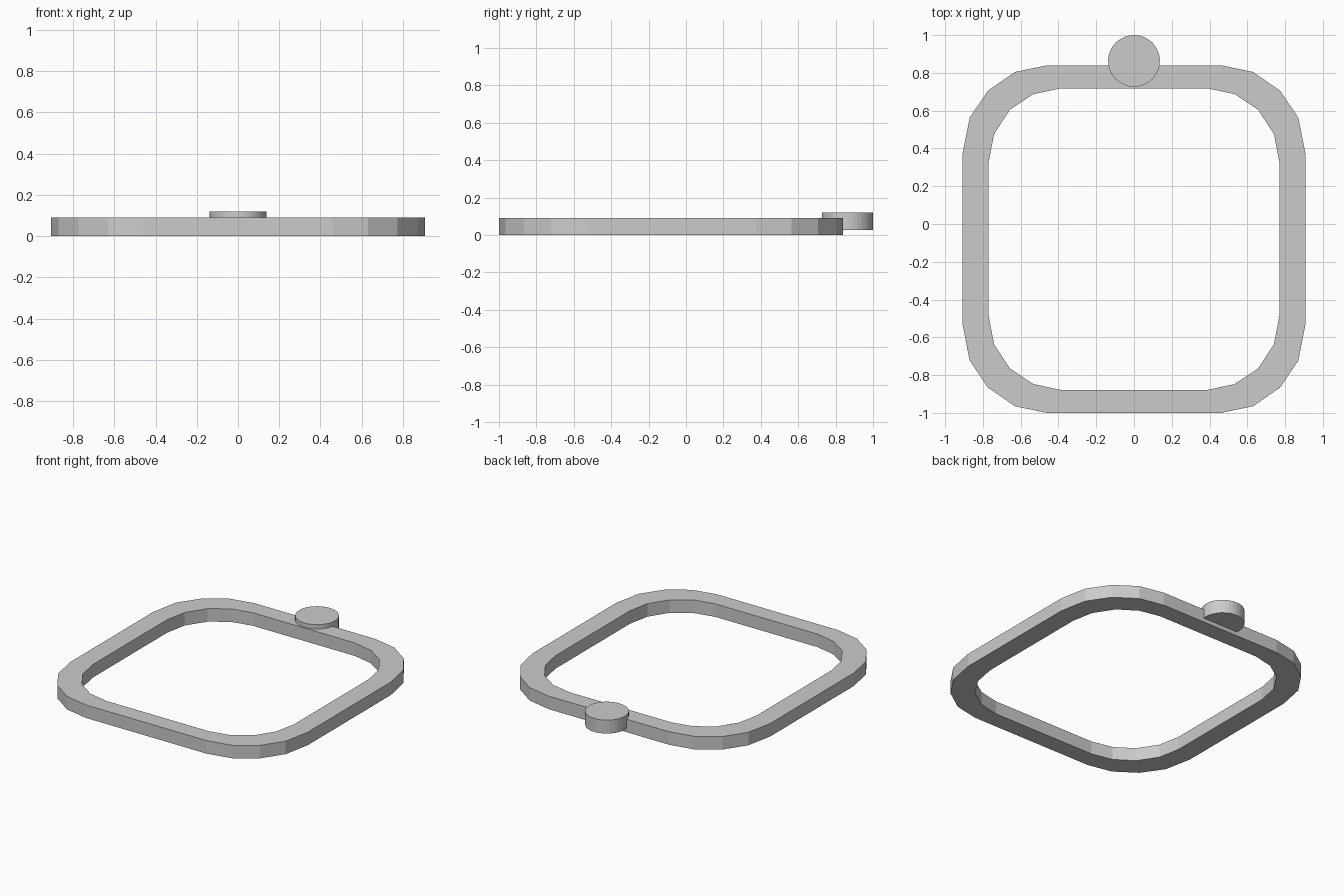
import bpy, bmesh
from mathutils import Matrix

if "Cube" in bpy.data.objects:
    bpy.data.objects.remove(bpy.data.objects["Cube"])

CY = -0.08          # centre of the frame in y
HEIGHT = 0.09
# one corner of each outline, relative to the frame centre
OUTER = [(0.907, 0.455), (0.87, 0.643), (0.773, 0.786), (0.63, 0.885), (0.46, 0.92)]
INNER = [(0.77, 0.405), (0.741, 0.556), (0.657, 0.685), (0.534, 0.767), (0.39, 0.798)]


def mirror_corner(c):
    """Closed outline from one corner mirrored into four quadrants."""
    half = c + [(-x, y) for x, y in reversed(c)]
    return half + [(-x, -y) for x, y in half]


def finish(bm, name):
    bmesh.ops.recalc_face_normals(bm, faces=bm.faces)
    mesh = bpy.data.meshes.new(name)
    bm.to_mesh(mesh)
    bm.free()
    obj = bpy.data.objects.new(name, mesh)
    bpy.context.collection.objects.link(obj)
    return obj


# Rounded square frame: four loops bridged around the section
bm = bmesh.new()
loops = [[bm.verts.new((x, y + CY, z)) for x, y in mirror_corner(c)]
         for c, z in ((OUTER, 0), (OUTER, HEIGHT), (INNER, HEIGHT), (INNER, 0))]
n = len(loops[0])
for k in range(4):
    a, b = loops[k], loops[(k + 1) % 4]
    for i in range(n):
        j = (i + 1) % n
        bm.faces.new((a[i], a[j], b[j], b[i]))
finish(bm, "frame")

# Round knob set into the back edge
bm = bmesh.new()
bmesh.ops.create_cone(bm, cap_ends=True, segments=32, radius1=0.137, radius2=0.137,
                      depth=0.093, matrix=Matrix.Translation((0, 0.863, 0.0735)))
finish(bm, "knob")
